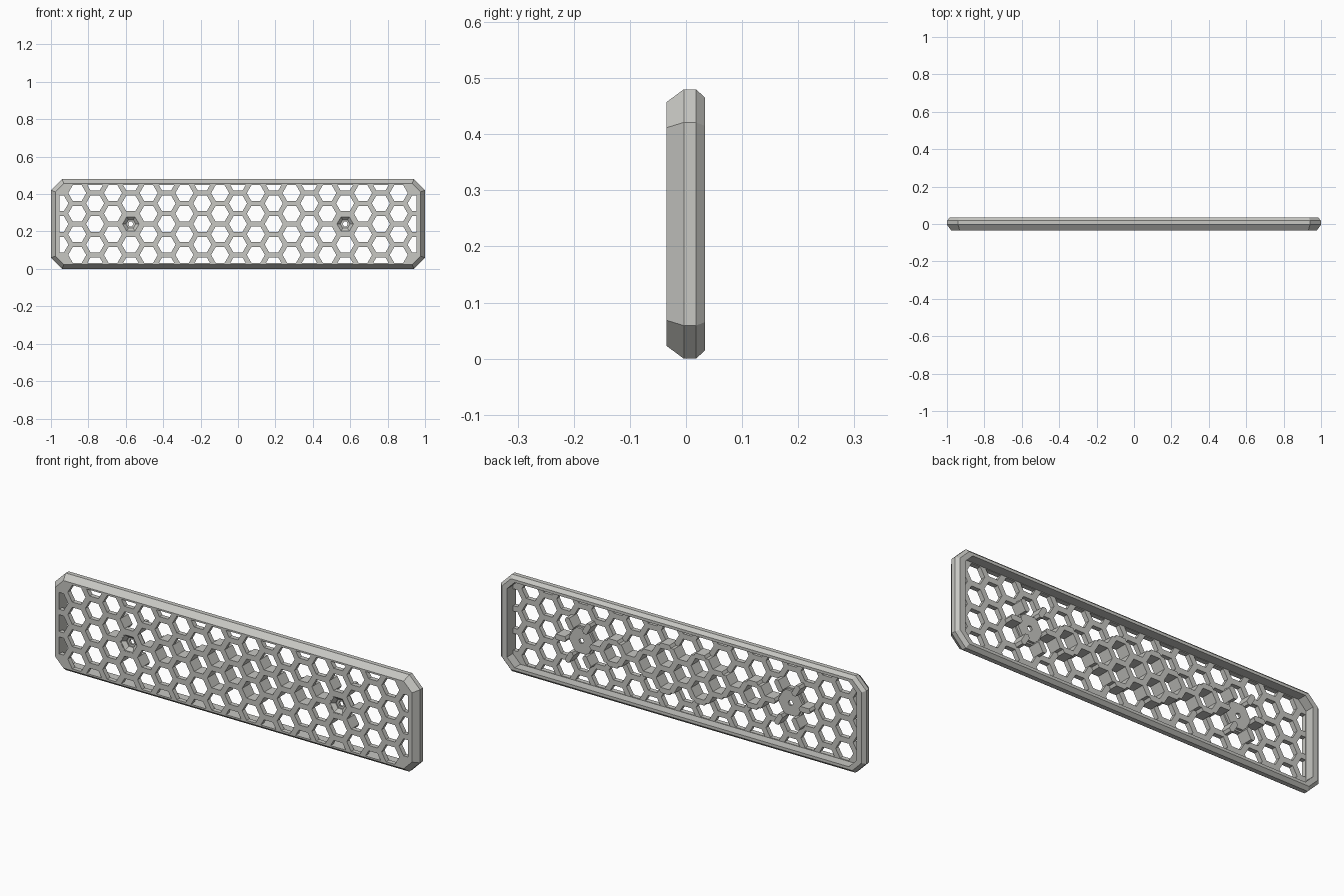
import bpy, bmesh, math
from mathutils import Vector

if "Cube" in bpy.data.objects:
    bpy.data.objects.remove(bpy.data.objects["Cube"])

PITCH = 0.0955                    # column spacing of the honeycomb
ROW = PITCH * 2 / math.sqrt(3)    # row spacing
CELL = PITCH / 1.5                # centre to wall junction
HOLE = 0.0483                     # hole corner radius
ZC = 0.24
FLOOR = -0.012                    # back surface of the grille sheet
RIB = 0.028                       # back surface of the raised ribs

grey = bpy.data.materials.new("warm_grey")
grey.diffuse_color = (0.57, 0.57, 0.54, 1)
grey.use_nodes = True
grey.node_tree.nodes["Principled BSDF"].inputs["Base Color"].default_value = grey.diffuse_color


def make(name, bm):
    bmesh.ops.recalc_face_normals(bm, faces=bm.faces)
    me = bpy.data.meshes.new(name)
    bm.to_mesh(me)
    bm.free()
    me.materials.append(grey)
    ob = bpy.data.objects.new(name, me)
    bpy.context.collection.objects.link(ob)
    return ob


def octagon(dx, dz):
    """Chamfered rectangle, inset from the outer outline."""
    hx, hz = 1 - dx, 0.24 - dz
    c = 0.059 - (2 - math.sqrt(2)) * min(dx, dz)
    return [(hx, -hz + c), (hx, hz - c), (hx - c, hz), (-hx + c, hz),
            (-hx, hz - c), (-hx, -hz + c), (-hx + c, -hz), (hx - c, -hz)]


def hexagon(cx, cz, r):
    return [(cx + r * math.cos(i * math.pi / 3),
             cz + r * math.sin(i * math.pi / 3)) for i in range(6)]


def loft(bm, loops, caps=True, ring=False):
    """Join outlines given as (y, points)."""
    rows = [[bm.verts.new((x, y, z + ZC)) for x, z in pts] for y, pts in loops]
    pairs = list(zip(rows, rows[1:])) + ([(rows[-1], rows[0])] if ring else [])
    for a, b in pairs:
        for i in range(len(a)):
            j = (i + 1) % len(a)
            bm.faces.new((a[i], a[j], b[j], b[i]))
    if caps:
        bm.faces.new(rows[0])
        bm.faces.new(rows[-1])


def clip(poly, bounds):
    """Clip a polygon to a convex counter-clockwise outline."""
    for i, a in enumerate(bounds):
        b = bounds[(i + 1) % len(bounds)]
        side = lambda p: (b[0]-a[0])*(p[1]-a[1]) - (b[1]-a[1])*(p[0]-a[0])
        out = []
        for k, p in enumerate(poly):
            q = poly[(k + 1) % len(poly)]
            sp, sq = side(p), side(q)
            if sp >= 0:
                out.append(p)
            if sp * sq < 0:
                t = sp / (sp - sq)
                out.append((p[0] + t*(q[0]-p[0]), p[1] + t*(q[1]-p[1])))
        poly = out
    return poly


def area(p):
    return abs(sum(a[0]*b[1] - b[0]*a[1] for a, b in zip(p, p[1:] + p[:1]))) / 2


# Bevelled frame and front sheet, with an open pocket at the back
bm = bmesh.new()
loft(bm, [(-0.035, octagon(0.023, 0.023)), (-0.004, octagon(0, 0)),
          (0.018, octagon(0, 0)), (0.034, octagon(0.015, 0.015)),
          (0.034, octagon(0.043, 0.029)), (FLOOR, octagon(0.043, 0.029))])
body = make("grille_frame", bm)

# Honeycomb holes, cut off at the frame
bm = bmesh.new()
limit = octagon(0.045, 0.031)
for col in range(-10, 11):
    for r in range(-3, 4):
        h = clip(hexagon(col*PITCH, (r + 0.5*(col % 2))*ROW, HOLE), limit)
        if len(h) > 2 and area(h) > 0.0005:
            loft(bm, [(-0.06, h), (0.06, h)])
cutter = make("hole_cutter", bm)
mod = body.modifiers.new("holes", 'BOOLEAN')
mod.operation, mod.solver, mod.object = 'DIFFERENCE', 'EXACT', cutter
bpy.context.view_layer.objects.active = body
body.select_set(True)
bpy.ops.object.modifier_apply(modifier=mod.name)
bpy.data.objects.remove(cutter)

# Raised ribs: walls of the central cells, links and spokes around the bosses
walls = {}


def add_wall(p, q):
    key = frozenset((round(v.x, 3), round(v.y, 3)) for v in (p, q))
    walls[key] = (p, q)


for col, row in [(0, 0), (1, .5), (1, -.5), (-1, .5), (-1, -.5),
                 (2, 0), (-2, 0), (4, 0), (-4, 0)]:
    c = [Vector(p) for p in hexagon(col*PITCH, row*ROW, CELL)]
    for i in range(6):
        add_wall(c[i], c[(i + 1) % 6])
for s in (-1, 1):
    add_wall(Vector((s*(2*PITCH + CELL), 0)), Vector((s*(4*PITCH - CELL), 0)))
    inner = hexagon(s*6*PITCH, 0, CELL)
    outer = hexagon(s*6*PITCH, 0, 2*CELL)
    for a, b in zip(inner, outer):
        add_wall(Vector(a), Vector(b))

bm = bmesh.new()
sides = {}
cache = {}


def vert(p, y):
    k = (round(p.x, 3), y, round(p.y, 3))
    if k not in cache:
        cache[k] = bm.verts.new((p.x, y, p.y + ZC))
    return cache[k]


for p, q in walls.values():
    d = (q - p).normalized()
    n = Vector((-d.y, d.x))
    along, half = (CELL - HOLE) / 2, (CELL - HOLE) * math.sqrt(3) / 2
    pts = [p, p + d*along + n*half, q - d*along + n*half,
           q, q - d*along - n*half, p + d*along - n*half]
    top = [vert(v, RIB) for v in pts]
    low = [vert(v, FLOOR - 0.001) for v in pts]
    bm.faces.new(top)
    for i in range(6):
        j = (i + 1) % 6
        quad = (top[i], top[j], low[j], low[i])
        sides.setdefault(frozenset(quad), []).append(quad)
for quads in sides.values():
    if len(quads) == 1:           # shared ends stay open inside
        bm.faces.new(quads[0])
make("raised_ribs", bm)

# Screw bosses with a hexagonal countersink and a through hole
for s, side in ((-1, "left"), (1, "right")):
    h = lambda r: hexagon(s*6*PITCH, 0, r)
    bm = bmesh.new()
    loft(bm, [(-0.034, h(0.0485)), (-0.034, h(0.044)), (-0.018, h(0.026)),
              (-0.012, h(0.026)), (-0.012, h(0.014)), (0.0, h(0.014)),
              (0.0, h(0.07)), (FLOOR - 0.001, h(0.07)),
              (FLOOR - 0.001, h(0.0485))], caps=False, ring=True)
    make(side + "_screw_boss", bm)
